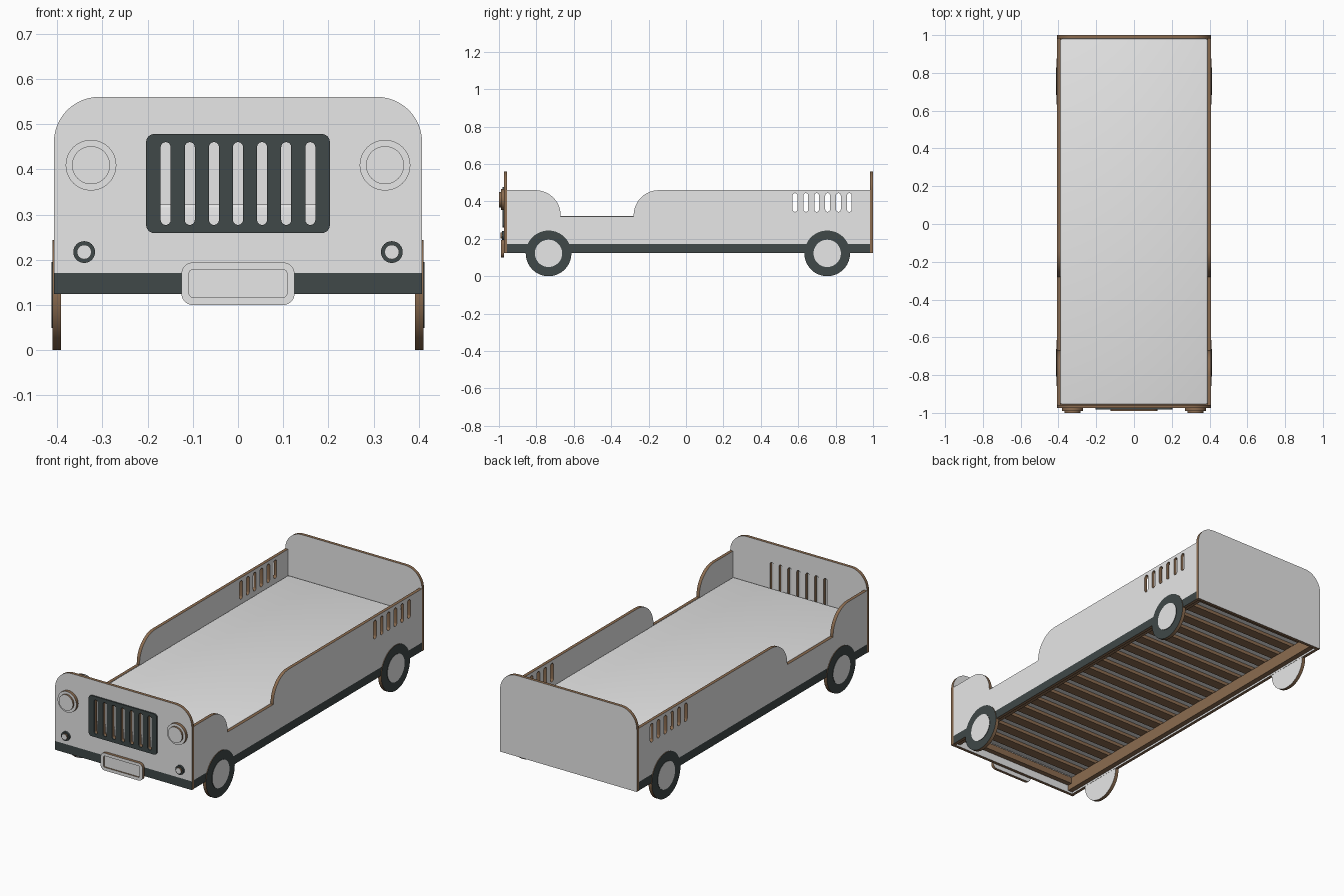
import bpy, bmesh, math
from mathutils import Matrix, Vector

if "Cube" in bpy.data.objects:
    bpy.data.objects.remove(bpy.data.objects["Cube"])


def material(name, rgb):
    m = bpy.data.materials.new(name)
    m.diffuse_color = (*rgb, 1)
    m.use_nodes = True
    m.node_tree.nodes["Principled BSDF"].inputs["Base Color"].default_value = m.diffuse_color
    return m


WHITE = material("painted light grey", (0.8, 0.8, 0.8))
DARK = material("dark slate", (0.05, 0.065, 0.065))
WOOD = material("plywood brown", (0.26, 0.15, 0.08))


def outline(corners, n=12):
    """Closed outline from right-angled corners (u, v, fillet radius)."""
    pts = []
    for i, (u, v, r) in enumerate(corners):
        p = Vector((u, v))
        if r == 0:
            new = [p]
        else:
            d1 = (Vector(corners[i - 1][:2]) - p).normalized()
            d2 = (Vector(corners[(i + 1) % len(corners)][:2]) - p).normalized()
            c = p + (d1 + d2) * r
            ts = [math.pi / 2 * k / n for k in range(n + 1)]
            new = [c - d2 * r * math.cos(t) - d1 * r * math.sin(t) for t in ts]
        for q in new:
            if not pts or (q - pts[-1]).length > 1e-5:
                pts.append(q)
    if (pts[0] - pts[-1]).length < 1e-5:
        pts.pop()
    return pts


def rect(u0, u1, v0, v1, r=0.0, n=12):
    return outline([(u0, v0, r), (u1, v0, r), (u1, v1, r), (u0, v1, r)], n)


def disc(u, v, r, n=12):
    return rect(u - r, u + r, v - r, v + r, r, n)


# board directions: outline (u, v) and outward thickness w
FRONT = Matrix(((1, 0, 0), (0, 0, -1), (0, 1, 0))).to_4x4()
BACK = Matrix(((1, 0, 0), (0, 0, 1), (0, 1, 0))).to_4x4()
RIGHT = Matrix(((0, 0, 1), (1, 0, 0), (0, 1, 0))).to_4x4()
LEFT = Matrix(((0, 0, -1), (1, 0, 0), (0, 1, 0))).to_4x4()


def board(name, loops, w0, w1, frame, face=WHITE, edge=WOOD, outer=None, stripe=None):
    """Flat board with holes; painted faces, separate edge colour,
    optional other colour on the outer face (below height 'stripe' if given)."""
    cu = bpy.data.curves.new(name, 'CURVE')
    cu.dimensions = '2D'
    cu.fill_mode = 'BOTH'
    cu.extrude = (w1 - w0) / 2
    for loop in loops:
        sp = cu.splines.new('POLY')
        sp.points.add(len(loop) - 1)
        for pt, q in zip(sp.points, loop):
            pt.co = (q.x, q.y, 0, 1)
        sp.use_cyclic_u = True
    tmp = bpy.data.objects.new(name + " helper", cu)
    bpy.context.collection.objects.link(tmp)
    me = bpy.data.meshes.new_from_object(
        tmp.evaluated_get(bpy.context.evaluated_depsgraph_get()))
    bpy.data.objects.remove(tmp)
    bpy.data.curves.remove(cu)
    me.name = name
    me.materials.clear()
    for m in (face, edge, outer or face):
        me.materials.append(m)
    bm = bmesh.new()
    bm.from_mesh(me)
    bmesh.ops.remove_doubles(bm, verts=bm.verts, dist=1e-5)
    if stripe:
        bmesh.ops.bisect_plane(bm, geom=bm.verts[:] + bm.edges[:] + bm.faces[:],
                               plane_co=(0, stripe, 0), plane_no=(0, 1, 0))
    bm.normal_update()
    for f in bm.faces:
        c = f.calc_center_median()
        if abs(f.normal.z) < 0.5:
            f.material_index = 1
        elif c.z > 0 and (stripe is None or c.y < stripe):
            f.material_index = 2
        else:
            f.material_index = 0
    bm.transform(frame @ Matrix.Translation((0, 0, (w0 + w1) / 2)))
    bmesh.ops.recalc_face_normals(bm, faces=bm.faces)
    bm.to_mesh(me)
    bm.free()
    ob = bpy.data.objects.new(name, me)
    bpy.context.collection.objects.link(ob)
    smooth(ob)
    return ob


def smooth(ob):
    bpy.ops.object.select_all(action='DESELECT')
    ob.select_set(True)
    bpy.context.view_layer.objects.active = ob
    bpy.ops.object.shade_smooth_by_angle(angle=math.radians(30))


def box(name, x0, x1, y0, y1, z0, z1, mat, bevel=0):
    bm = bmesh.new()
    bmesh.ops.create_cube(bm, size=1)
    bm.transform(Matrix.Translation(((x0 + x1) / 2, (y0 + y1) / 2, (z0 + z1) / 2))
                 @ Matrix.Diagonal((x1 - x0, y1 - y0, z1 - z0, 1)))
    if bevel:
        bmesh.ops.bevel(bm, geom=bm.edges[:], offset=bevel, segments=3,
                        profile=0.5, affect='EDGES')
    me = bpy.data.meshes.new(name)
    bm.to_mesh(me)
    bm.free()
    me.materials.append(mat)
    ob = bpy.data.objects.new(name, me)
    bpy.context.collection.objects.link(ob)
    if bevel:
        smooth(ob)


# end boards
W, BOT, TOP = 0.407, 0.124, 0.56
end = outline([(-W, BOT, 0), (W, BOT, 0), (W, TOP, 0.1), (-W, TOP, 0.1)])
slots = [rect(x - 0.011, x + 0.011, 0.277, 0.46, 0.011, 6)
         for x in [0.0533 * k for k in range(-3, 4)]]
board("front_panel", [end] + slots, 0.957, 0.974, FRONT, outer=DARK, stripe=0.171)
board("back_panel", [end], 0.983, 1.0, BACK)

# grille plate, number plate frame
board("grille", [rect(-0.203, 0.203, 0.259, 0.478, 0.018)] + slots,
      0.974, 0.981, FRONT, face=DARK, edge=DARK)
hole = rect(-0.108, 0.108, 0.117, 0.178, 0.008, 6)
board("bumper_frame", [rect(-0.125, 0.125, 0.1, 0.194, 0.025), hole], 0.974, 0.99, FRONT)
board("bumper_plate", [hole], 0.974, 0.983, FRONT)

# sides, wheels and lamps, mirrored
side = outline([(-0.957, 0.125, 0), (0.983, 0.125, 0), (0.983, 0.46, 0),
                (-0.28, 0.46, 0.135), (-0.28, 0.32, 0), (-0.67, 0.32, 0),
                (-0.67, 0.46, 0.135), (-0.957, 0.46, 0)])
vents = [rect(y - 0.0125, y + 0.0125, 0.344, 0.444, 0.0125, 6)
         for y in [0.583 + 0.058 * k for k in range(6)]]
for s, frame, tag in ((1, RIGHT, "right"), (-1, LEFT, "left")):
    board(tag + "_side_panel", [side] + vents, 0.39, W, frame, outer=DARK, stripe=0.171)
    for y, pos in ((-0.735, "front"), (0.755, "rear")):
        board(f"{tag}_{pos}_tyre", [disc(y, 0.122, 0.122, 16)], 0.391, 0.410, frame, outer=DARK)
        board(f"{tag}_{pos}_hub", [disc(y, 0.122, 0.073, 16)], 0.4095, 0.4125, frame, edge=DARK)
    board(tag + "_headlight_ring", [disc(s * 0.325, 0.409, 0.056)], 0.974, 0.990, FRONT)
    board(tag + "_headlight_lens", [disc(s * 0.325, 0.409, 0.042)], 0.990, 1.0, FRONT)
    board(tag + "_indicator_ring", [disc(s * 0.34, 0.217, 0.024)], 0.974, 0.985, FRONT,
          face=DARK, edge=DARK)
    board(tag + "_indicator_lens", [disc(s * 0.34, 0.217, 0.016)], 0.985, 0.993, FRONT)
    # bed rails under the slats
    a, b = sorted((s * 0.362, s * 0.39))
    box(tag + "_rail", a, b, -0.957, 0.983, 0.135, 0.2, WOOD)

# cross rails, slats and mattress
box("front_cross_rail", -0.362, 0.362, -0.957, -0.93, 0.165, 0.2, WOOD)
box("rear_cross_rail", -0.362, 0.362, 0.956, 0.983, 0.165, 0.2, WOOD)
for k in range(18):
    y = -0.87 + k * 1.77 / 17
    box(f"slat_{k + 1}", -0.388, 0.388, y - 0.027, y + 0.027, 0.2, 0.218, WOOD)
box("mattress", -0.389, 0.389, -0.955, 0.981, 0.218, 0.323, WHITE, bevel=0.008)
